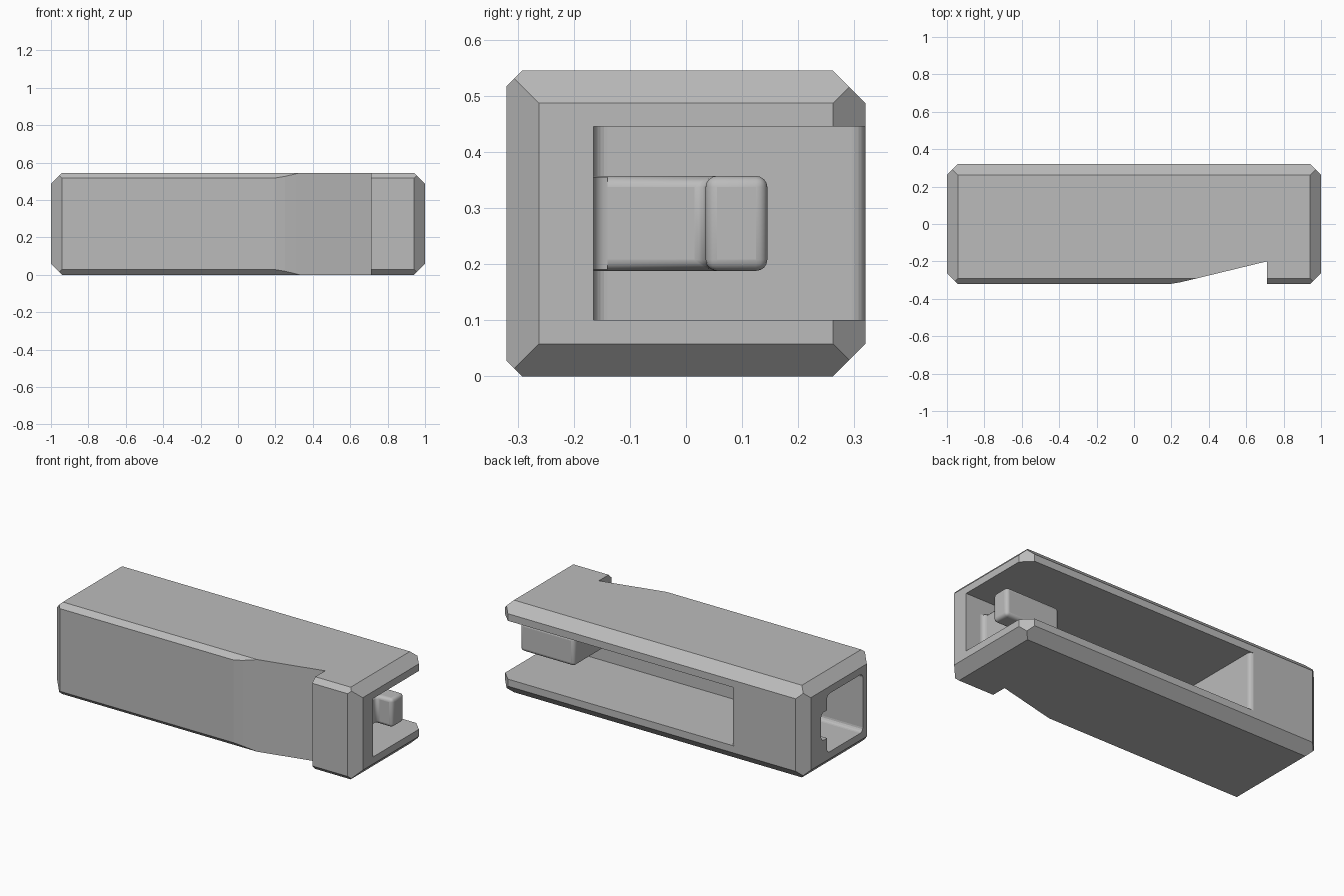
import bpy, bmesh, math
from mathutils import Vector

default = bpy.data.objects.get("Cube")
if default:
    bpy.data.objects.remove(default)

# one plain grey for everything
grey = bpy.data.materials.new("plain grey")
grey.use_nodes = True
grey.diffuse_color = (0.5, 0.5, 0.5, 1)
grey.node_tree.nodes["Principled BSDF"].inputs["Base Color"].default_value = (0.5, 0.5, 0.5, 1)

H = 0.545
MID = H / 2
HALF_Y = 0.32
EDGE = 0.058
FRONT_EDGE = 0.028


def finish(name, bm):
    bmesh.ops.recalc_face_normals(bm, faces=bm.faces)
    mesh = bpy.data.meshes.new(name)
    bm.to_mesh(mesh)
    bm.free()
    mesh.materials.append(grey)
    ob = bpy.data.objects.new(name, mesh)
    bpy.context.scene.collection.objects.link(ob)
    return ob


def prism(name, outline, z0, z1):
    """Plan outline (x, y) extruded from z0 to z1."""
    bm = bmesh.new()
    face = bm.faces.new([bm.verts.new((x, y, z0)) for x, y in outline])
    top = bmesh.ops.extrude_face_region(bm, geom=[face])["geom"]
    verts = [v for v in top if isinstance(v, bmesh.types.BMVert)]
    bmesh.ops.translate(bm, verts=verts, vec=(0, 0, z1 - z0))
    return finish(name, bm)


def arc(cx, cy, r, start, end, steps=6):
    angles = [math.radians(start + (end - start) * i / steps) for i in range(steps + 1)]
    return [(cx + r * math.cos(a), cy + r * math.sin(a)) for a in angles]


def bevel(ob, width, segments=4):
    mod = ob.modifiers.new("rounding", "BEVEL")
    mod.width = width
    mod.segments = segments
    mod.limit_method = "ANGLE"
    mod.angle_limit = math.radians(40)


def cut(ob, cutter):
    mod = ob.modifiers.new(cutter.name, "BOOLEAN")
    mod.operation = "DIFFERENCE"
    mod.solver = "EXACT"
    mod.object = cutter
    cutter.hide_render = True
    cutter.hide_set(True)


def smooth(ob, angle=35):
    bpy.ops.object.select_all(action="DESELECT")
    bpy.context.view_layer.objects.active = ob
    ob.select_set(True)
    bpy.ops.object.shade_smooth_by_angle(angle=math.radians(angle))


# body: block with every outer edge sliced off by a 45 degree plane
bm = bmesh.new()
bmesh.ops.create_cube(bm, size=1)
for v in bm.verts:
    v.co = Vector((v.co.x * 2, v.co.y * 2 * HALF_Y, v.co.z * H + MID))


def slice_edge(corner, normal, size):
    point = Vector(corner) - Vector(normal) * size / 2
    geom = bm.verts[:] + bm.edges[:] + bm.faces[:]
    res = bmesh.ops.bisect_plane(bm, geom=geom, plane_co=point, plane_no=normal, clear_outer=True)
    edges = [e for e in res["geom_cut"] if isinstance(e, bmesh.types.BMEdge)]
    bmesh.ops.edgeloop_fill(bm, edges=edges)


for s in (-1, 1):
    for t in (-1, 1):
        slice_edge((0, s * HALF_Y, MID + t * MID), (0, s, t), EDGE if s > 0 else FRONT_EDGE)
        slice_edge((s, 0, MID + t * MID), (s, 0, t), EDGE)
        slice_edge((s, t * HALF_Y, 0), (s, t, 0), EDGE)
body = finish("body", bm)

# thumb ramp across the front
cut(body, prism("ramp_cutter", [(0.19, -0.321), (0.25, -0.311), (0.31, -0.297), (0.71, -0.2),
                                (0.71, -0.5), (0.19, -0.5)], -0.1, H + 0.1))

# long slot, open at the back and at the right end
SLOT_X, WALL_Y, R = -0.52, -0.165, 0.025
outline = arc(SLOT_X + R, WALL_Y + R, R, 270, 180)
outline += arc(SLOT_X - R, HALF_Y - R, R, 0, 90)
outline += [(SLOT_X - R, 0.5), (1.2, 0.5), (1.2, WALL_Y)]
cut(body, prism("slot_cutter", outline, 0.1, 0.445))

# rounded socket in the other end, with a narrow side channel
socket = prism("socket_cutter", [(-1.2, -0.225), (-0.68, -0.225), (-0.68, 0.11), (-1.2, 0.11)], 0.1, 0.445)
bevel(socket, 0.025)
cut(body, socket)
channel = prism("channel_cutter", [(-1.2, 0), (-0.75, 0), (-0.75, 0.165), (-1.2, 0.165)], 0.19, 0.355)
bevel(channel, 0.025)
cut(body, channel)
smooth(body, 25)

# hook inside the slot: an arm from the front wall with a forward tip
TIP_X, ARM_X, BACK_X = 0.985, 0.88, 0.63
hook = prism("hook", [(BACK_X, -0.185), (ARM_X, -0.185), (ARM_X, 0.035), (TIP_X, 0.035),
                      (TIP_X, 0.145), (BACK_X, 0.145)], 0.188, 0.357)
bevel(hook, 0.02)
smooth(hook)

# fillet where the arm meets the wall
fillet = prism("hook_fillet", arc(ARM_X + R, WALL_Y + R, R, 180, 270)
               + [(ARM_X + R, -0.172), (ARM_X - R, -0.172), (ARM_X - R, WALL_Y + R)], 0.19, 0.355)
smooth(fillet)
